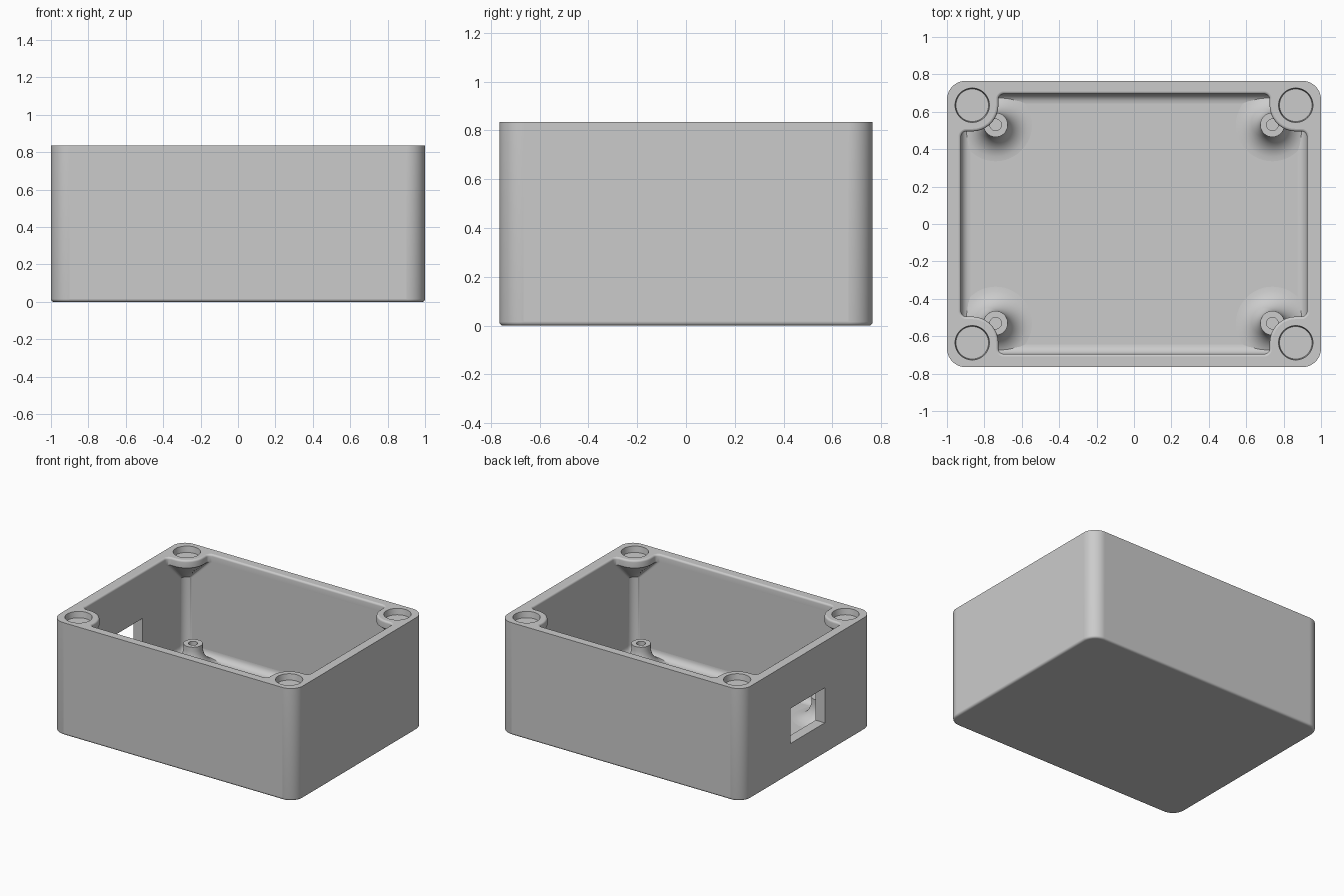
import bpy, bmesh
from math import sin, cos, pi, radians, copysign, atan2

if "Cube" in bpy.data.objects:
    bpy.data.objects.remove(bpy.data.objects["Cube"])

HEIGHT, FLOOR = 0.835, 0.07
OUT_X, OUT_Y, OUT_R = 1.0, 0.765, 0.1       # outer shell
IN_X, IN_Y, IN_R = 0.925, 0.695, 0.06       # cavity
SCREW_X, SCREW_Y, BOSS_R = 0.865, 0.635, 0.14
ARC = 10                                    # points per small arc

grey = bpy.data.materials.new("plain grey")
grey.use_nodes = True
grey.diffuse_color = (0.6, 0.6, 0.6, 1)
grey.node_tree.nodes["Principled BSDF"].inputs["Base Color"].default_value = grey.diffuse_color


def arc(cx, cy, r, start, end, count):
    angles = [radians(start + (end - start) * i / (count - 1)) for i in range(count)]
    return [(cx + r * cos(a), cy + r * sin(a)) for a in angles]


def mirror_quarter(q):
    """Complete a closed outline from its +x +y quarter."""
    half = q + [(-x, y) for x, y in reversed(q)]
    return half + [(-x, -y) for x, y in half]


def rounded_rect(hx, hy, r):
    return mirror_quarter(arc(hx - r, hy - r, r, 0, 90, 3 * ARC))


def notched_rect(grow):
    """Cavity outline with a rounded screw boss in each corner."""
    hx, hy, r = IN_X + grow, IN_Y + grow, 0.03 + grow
    nx, ny = SCREW_X - BOSS_R + grow, SCREW_Y - BOSS_R + grow
    return mirror_quarter(arc(hx - r, ny - r, r, 0, 90, ARC)
                          + arc(SCREW_X, SCREW_Y, BOSS_R - grow, 270, 180, ARC)
                          + arc(nx - r, hy - r, r, 0, 90, ARC))


def circle(cx, cy, r, segments=48):
    angles = [2 * pi * i / segments for i in range(segments)]
    return [(cx + r * cos(a), cy + r * sin(a)) for a in angles]


def skin(bm, rings):
    """Join (outline, z) rings with quads; return the first and last loops."""
    loops = [[bm.verts.new((x, y, z)) for x, y in outline] for outline, z in rings]
    for a, b in zip(loops, loops[1:]):
        join(bm, a, b)
    return loops[0], loops[-1]


def join(bm, a, b):
    for i in range(len(a)):
        j = (i + 1) % len(a)
        bm.faces.new((a[i], a[j], b[j], b[i]))


def make_object(name, bm):
    """Smooth the curved faces, keeping large flat faces and corners crisp."""
    bmesh.ops.recalc_face_normals(bm, faces=bm.faces[:])
    bm.normal_update()
    for f in bm.faces:
        f.smooth = True
    for e in bm.edges:
        flat = any(abs(f.normal.z) > 0.999 or f.calc_area() > 0.1 for f in e.link_faces)
        e.smooth = not flat and e.calc_face_angle(0) < radians(32)
    mesh = bpy.data.meshes.new(name)
    bm.to_mesh(mesh)
    bm.free()
    mesh.materials.append(grey)
    obj = bpy.data.objects.new(name, mesh)
    bpy.context.collection.objects.link(obj)
    return obj


def port_opening(bm, wall_x):
    """Replace the flat wall face at wall_x by a frame around the port."""
    on_wall = [f for f in bm.faces if all(abs(v.co.x - wall_x) < 1e-4 for v in f.verts)]
    face = max(on_wall, key=lambda f: f.calc_area())
    corners = list(face.verts)
    bm.faces.remove(face)
    hole = [bm.verts.new((wall_x, copysign(0.2, v.co.y), 0.49 if v.co.z > 0.36 else 0.23))
            for v in corners]
    join(bm, corners, hole)
    return sorted(hole, key=lambda v: atan2(v.co.z - 0.36, v.co.y))


box = bmesh.new()

# Outer walls with a rounded bottom edge
EDGE = 0.016
rings = []
for i in range(5):
    a = i / 4 * pi / 2
    d = EDGE * (1 - sin(a))
    rings.append((rounded_rect(OUT_X - d, OUT_Y - d, OUT_R - d), EDGE * (1 - cos(a))))
rings.append((rounded_rect(OUT_X, OUT_Y, OUT_R), HEIGHT))
base, _ = skin(box, rings)
box.faces.new(base)

# Cavity: rounded rim, boss sides, tapered boss undersides, floor fillet
RIM, FILLET = 0.014, 0.05
rings = []
for i in range(5):
    a = i / 4 * pi / 2
    rings.append((notched_rect(RIM * (1 - sin(a))), HEIGHT - RIM * (1 - cos(a))))
rings.append((notched_rect(0), 0.78))
rings.append((rounded_rect(IN_X, IN_Y, IN_R), 0.62))
for i in range(7):
    a = i / 6 * pi / 2
    d = FILLET * (1 - cos(a))
    rings.append((rounded_rect(IN_X - d, IN_Y - d, IN_R - d), FLOOR + FILLET * (1 - sin(a))))
_, floor = skin(box, rings)
box.faces.new(floor)

# Slightly tapered round recesses in the corner bosses
for sx in (-1, 1):
    for sy in (-1, 1):
        x, y = sx * SCREW_X, sy * SCREW_Y
        _, bottom = skin(box, [(circle(x, y, 0.092), HEIGHT), (circle(x, y, 0.087), HEIGHT - 0.045)])
        box.faces.new(bottom)

# Flat top between the outer walls, the cavity and the recesses
bmesh.ops.triangle_fill(box, use_beauty=True, normal=(0, 0, 1),
                        edges=[e for e in box.edges if e.is_boundary])

# Cable port through the -x wall
join(box, port_opening(box, -OUT_X), port_opening(box, -IN_X))
make_object("box_shell", box)

# Flared standoffs with pilot holes
FLARE = 0.13
flare = [(0.2, FLOOR - 0.02)]
for i in range(9):
    a = i / 8 * pi / 2
    flare.append((0.065 + FLARE * (1 - sin(a)), FLOOR + FLARE * (1 - cos(a))))
flare += [(0.065, 0.23), (0.031, 0.23), (0.031, 0.1)]
for sx, side in ((-1, "right"), (1, "left")):
    for sy, end in ((-1, "front"), (1, "back")):
        bm = bmesh.new()
        for cap in skin(bm, [(circle(0, 0, r), z) for r, z in flare]):
            bm.faces.new(cap)
        post = make_object(f"standoff_{end}_{side}", bm)
        post.location = (sx * 0.74, sy * 0.53, 0)
